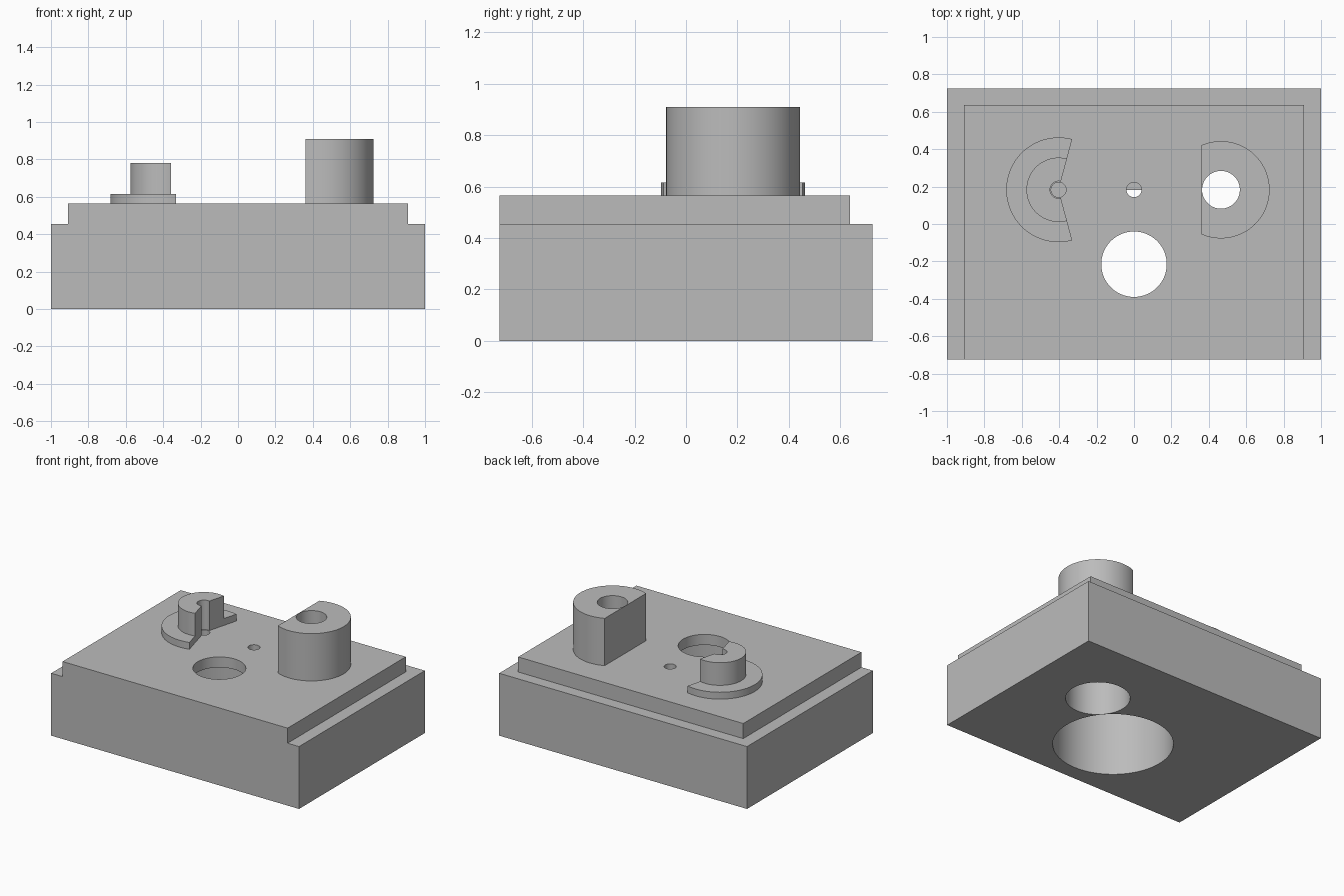
import bpy
import bmesh
from math import acos, cos, sin, radians, pi

old = bpy.data.objects.get("Cube")
if old:
    bpy.data.objects.remove(old, do_unlink=True)

grey = bpy.data.materials.new("plain_grey")
grey.use_nodes = True
colour = (0.5, 0.5, 0.5, 1)
grey.diffuse_color = colour
grey.node_tree.nodes["Principled BSDF"].inputs["Base Color"].default_value = colour


def arc(centre, radius, start, end, steps=64):
    """Points along an arc, angles in radians."""
    return [(centre[0] + radius * cos(start + (end - start) * i / steps),
             centre[1] + radius * sin(start + (end - start) * i / steps))
            for i in range(steps + 1)]


def circle(centre, radius):
    return arc(centre, radius, 0, 2 * pi, 96)[:-1]


def rectangle(x0, x1, y0, y1):
    return [(x0, y0), (x1, y0), (x1, y1), (x0, y1)]


def split_ring(centre, inner, outer, half_gap):
    """Ring with a wedge missing on its +x side."""
    a, b = half_gap, 2 * pi - half_gap
    return arc(centre, outer, a, b) + arc(centre, inner, b, a, 40)


def prism(name, outline, bottom, top):
    """Extrude a flat outline between two heights."""
    bm = bmesh.new()
    face = bm.faces.new([bm.verts.new((x, y, bottom)) for x, y in outline])
    new = bmesh.ops.extrude_face_region(bm, geom=[face])["geom"]
    verts = [g for g in new if isinstance(g, bmesh.types.BMVert)]
    bmesh.ops.translate(bm, verts=verts, vec=(0, 0, top - bottom))
    bmesh.ops.recalc_face_normals(bm, faces=bm.faces)
    mesh = bpy.data.meshes.new(name)
    bm.to_mesh(mesh)
    bm.free()
    mesh.materials.append(grey)
    obj = bpy.data.objects.new(name, mesh)
    bpy.context.collection.objects.link(obj)
    return obj


def activate(obj):
    bpy.ops.object.select_all(action="DESELECT")
    obj.select_set(True)
    bpy.context.view_layer.objects.active = obj


def cut(obj, cutters):
    activate(obj)
    for cutter in cutters:
        mod = obj.modifiers.new("cut", "BOOLEAN")
        mod.operation = "DIFFERENCE"
        mod.solver = "EXACT"
        mod.object = cutter
        bpy.ops.object.modifier_apply(modifier=mod.name)


FRONT, BACK = -0.725, 0.725
BASE_TOP, DECK_TOP = 0.455, 0.565
hub_at, boss_at, bore_at, pin_at = (-0.403, 0.183), (0.465, 0.183), (0, -0.215), (0, 0.183)

# Block with a stepped upper deck, flush at the front
base = prism("base_block", rectangle(-1, 1, FRONT, BACK), 0, BASE_TOP)
deck = prism("upper_deck", rectangle(-0.908, 0.908, FRONT, 0.637), BASE_TOP, DECK_TOP)

# Split flange and hub
gap = radians(75)
flange = prism("split_flange", split_ring(hub_at, 0.046, 0.28, gap), DECK_TOP, 0.615)
hub = prism("split_hub", split_ring(hub_at, 0.046, 0.172, gap), 0.615, 0.78)

# Tall boss with one flat side
flat = acos((0.361 - boss_at[0]) / 0.26)
boss = prism("flat_sided_boss", arc(boss_at, 0.26, -flat, flat), DECK_TOP, 0.91)

# Holes: through bores, wider counterbores underneath, blind pin holes
boss_hole = prism("boss_hole_cutter", circle(boss_at, 0.101), -0.1, 1.1)
boss_counterbore = prism("boss_counterbore_cutter", circle(boss_at, 0.213), -0.1, 0.25)
main_hole = prism("main_hole_cutter", circle(bore_at, 0.175), -0.1, 1.1)
main_counterbore = prism("main_counterbore_cutter", circle(bore_at, 0.398), -0.1, 0.488)
pin_holes = [prism("pin_hole_cutter", circle(c, 0.04), 0.36, 0.7) for c in (hub_at, pin_at)]

cut(base, [main_counterbore, boss_counterbore, boss_hole] + pin_holes)
cut(deck, [main_counterbore, main_hole, boss_hole] + pin_holes)
cut(boss, [boss_hole])

for cutter in [boss_hole, boss_counterbore, main_hole, main_counterbore] + pin_holes:
    bpy.data.objects.remove(cutter, do_unlink=True)

# Smooth round walls, crisp edges
for part in (base, deck, flange, hub, boss):
    activate(part)
    bpy.ops.object.shade_smooth_by_angle(angle=radians(30))
